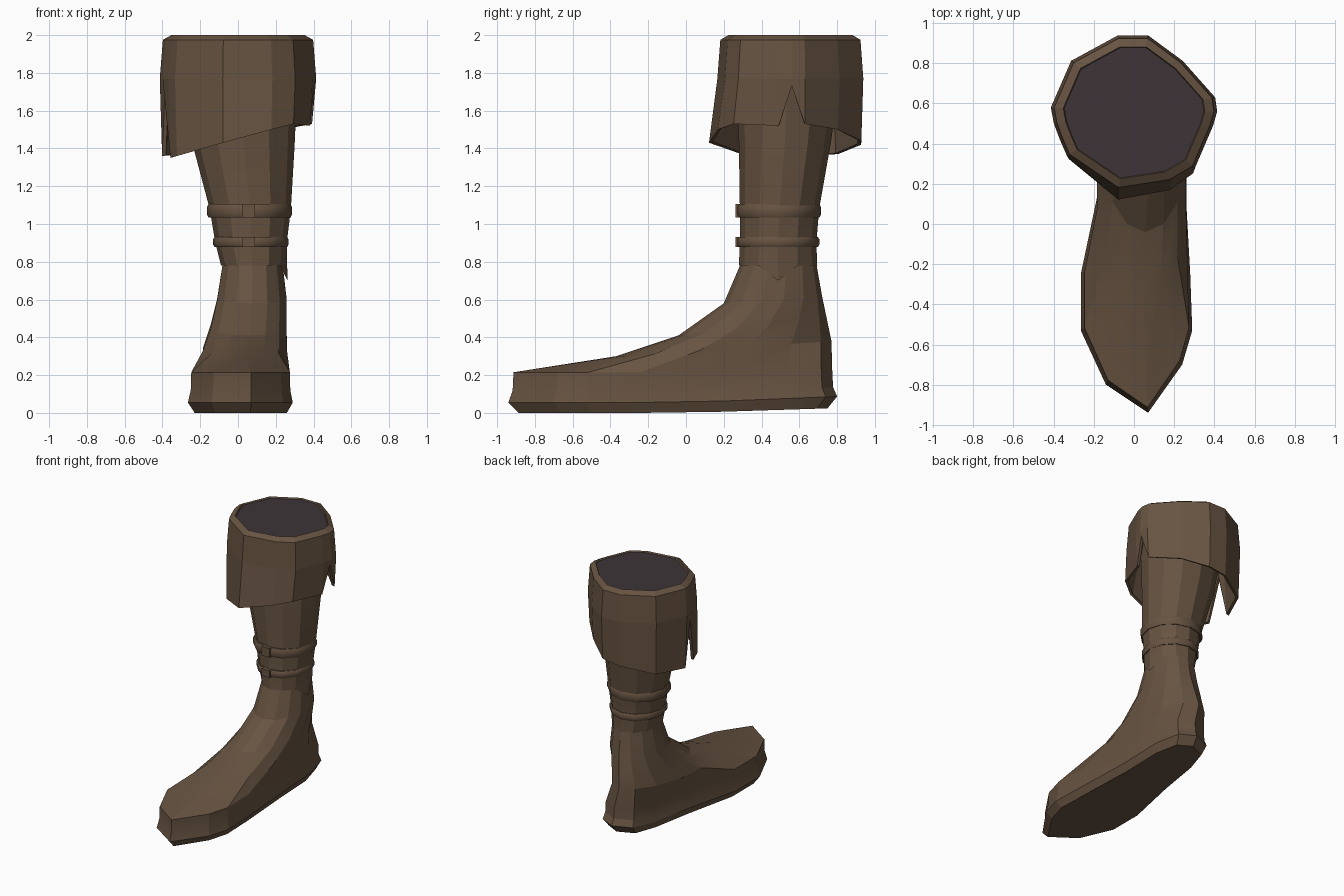
import bpy, bmesh, math

if "Cube" in bpy.data.objects:
    bpy.data.objects.remove(bpy.data.objects["Cube"])


def material(name, rgb):
    m = bpy.data.materials.new(name)
    m.use_nodes = True
    m.diffuse_color = (*rgb, 1)
    m.node_tree.nodes["Principled BSDF"].inputs["Base Color"].default_value = (*rgb, 1)
    return m


leather = material("brown leather", (0.135, 0.087, 0.053))
lining_mat = material("dark lining", (0.048, 0.034, 0.038))


def loft(name, rings, mat, cap_start=False, cap_end=False, closed=False, smooth=None):
    """Skin a stack of equal-length rings of points."""
    bm = bmesh.new()
    rows = [[bm.verts.new(p) for p in ring] for ring in rings]
    n = len(rows[0])
    pairs = list(zip(rows, rows[1:]))
    if closed:
        pairs.append((rows[-1], rows[0]))
    for a, b in pairs:
        for i in range(n):
            j = (i + 1) % n
            bm.faces.new((a[i], a[j], b[j], b[i]))
    if cap_start:
        bm.faces.new(rows[0][::-1])
    if cap_end:
        bm.faces.new(rows[-1])
    bmesh.ops.recalc_face_normals(bm, faces=bm.faces)
    me = bpy.data.meshes.new(name)
    bm.to_mesh(me)
    bm.free()
    me.materials.append(mat)
    ob = bpy.data.objects.new(name, me)
    bpy.context.collection.objects.link(ob)
    if smooth:
        bpy.ops.object.select_all(action='DESELECT')
        ob.select_set(True)
        bpy.context.view_layer.objects.active = ob
        bpy.ops.object.shade_smooth_by_angle(angle=math.radians(smooth))
    return ob


def oval(x0, x1, yf, yb, zf, zb, n):
    """Ring starting at the front, optionally tilted from front to back."""
    pts = []
    for i in range(n):
        a = 2 * math.pi * i / n
        t = (1 - math.cos(a)) / 2
        pts.append(((x0 + x1) / 2 + (x1 - x0) / 2 * math.sin(a),
                    yf + (yb - yf) * t, zf + (zb - zf) * t))
    return pts


# Foot: sole outline rising into tilted instep rings up to the ankle
outline = [(0.07, -0.94), (0.24, -0.70), (0.29, -0.53), (0.28, -0.25), (0.255, 0.2),
           (0.25, 0.55), (0.2, 0.74), (0.08, 0.80), (-0.06, 0.74), (-0.12, 0.55),
           (-0.17, 0.2), (-0.265, -0.25), (-0.265, -0.53), (-0.14, -0.80)]


def outline_ring(scale, z, heel_z):
    return [(0.03 + (x - 0.03) * scale, -0.05 + (y + 0.05) * (scale + 1) / 2,
             z + heel_z * max(0, y)) for x, y in outline]


foot = [outline_ring(0.88, 0, 0.03), outline_ring(1, 0.055, 0.04),
        outline_ring(0.95, 0.12, 0.02), outline_ring(0.94, 0.215, 0),
        oval(-0.19, 0.265, -0.37, 0.77, 0.30, 0.38, 14),
        oval(-0.15, 0.262, -0.04, 0.745, 0.41, 0.50, 14),
        oval(-0.115, 0.262, 0.2, 0.72, 0.58, 0.62, 14),
        oval(-0.085, 0.24, 0.29, 0.69, 0.79, 0.79, 14)]
loft("foot", foot, leather, cap_start=True, cap_end=True, smooth=15)

# Shaft: flares upward, with the outer side of its hem hanging lower
shaft = [oval(x0, x1, yf, yb, z, z, 12) for x0, x1, yf, yb, z in
         [(-0.09, 0.247, 0.28, 0.695, 0.78), (-0.12, 0.258, 0.285, 0.69, 0.9),
          (-0.15, 0.28, 0.285, 0.705, 1.08), (-0.24, 0.3, 0.28, 0.765, 1.42),
          (-0.31, 0.32, 0.26, 0.83, 1.88)]]
x, y, z = shaft[0][3]
shaft[0][3] = (x + 0.015, y, z - 0.08)
loft("shaft", shaft, leather, cap_end=True, smooth=20)

# Ankle straps with a lapped end at the front
for name, x0, x1, yb, z, h in [("upper_strap", -0.165, 0.287, 0.715, 1.07, 0.035),
                               ("lower_strap", -0.132, 0.268, 0.706, 0.905, 0.027)]:
    rings = []
    for inset, dz in [(0.03, -h), (0.008, -h), (0, -h / 2), (0, h / 2), (0.008, h), (0.03, h)]:
        rings.append(oval(x0 + inset, x1 - inset, 0.265 + inset, yb - inset, z + dz, z + dz, 12))
    loft(name, rings, leather, closed=True, smooth=30)
    lap = [[(cx, 0.262, z - h), (cx, 0.262, z + h), (cx, 0.30, z + h), (cx, 0.30, z - h)]
           for cx in (0.02, 0.09)]
    loft(name + "_lap", lap, leather, cap_start=True, cap_end=True)

# Turned-down cuff: outline with the hem height at each corner, two notches
cuff = [(0.07, 0.935, 1.44), (-0.08, 0.935, 1.42), (-0.31, 0.81, 1.37),
        (-0.41, 0.58, 1.36), (-0.395, 0.50, 1.70), (-0.365, 0.42, 1.35),
        (-0.33, 0.34, 1.36), (-0.08, 0.17, 1.43), (0.18, 0.21, 1.50),
        (0.30, 0.28, 1.53), (0.39, 0.49, 1.52), (0.41, 0.56, 1.73),
        (0.40, 0.63, 1.53), (0.24, 0.81, 1.50)]


def cuff_ring(scale, z=None, lift=0):
    ring = []
    for x, y, hem in cuff:
        lean = 0.2 * max(0, 0.45 - y) if z is None or z < 1.7 else 0
        ring.append((x * scale, 0.56 + (y - 0.56) * scale - lean,
                     hem + lift if z is None else z))
    return ring


loft("cuff", [cuff_ring(0.82, 1.96), cuff_ring(0.86, 2.0), cuff_ring(0.97, 1.975),
              cuff_ring(1.01, 1.77), cuff_ring(0.98), cuff_ring(0.93, lift=0.005),
              cuff_ring(0.85, 1.85)], leather, closed=True)

# Dark lining closing the opening
loft("lining", [cuff_ring(0.85, 1.95), cuff_ring(0.85, 1.988)],
     lining_mat, cap_start=True, cap_end=True)
